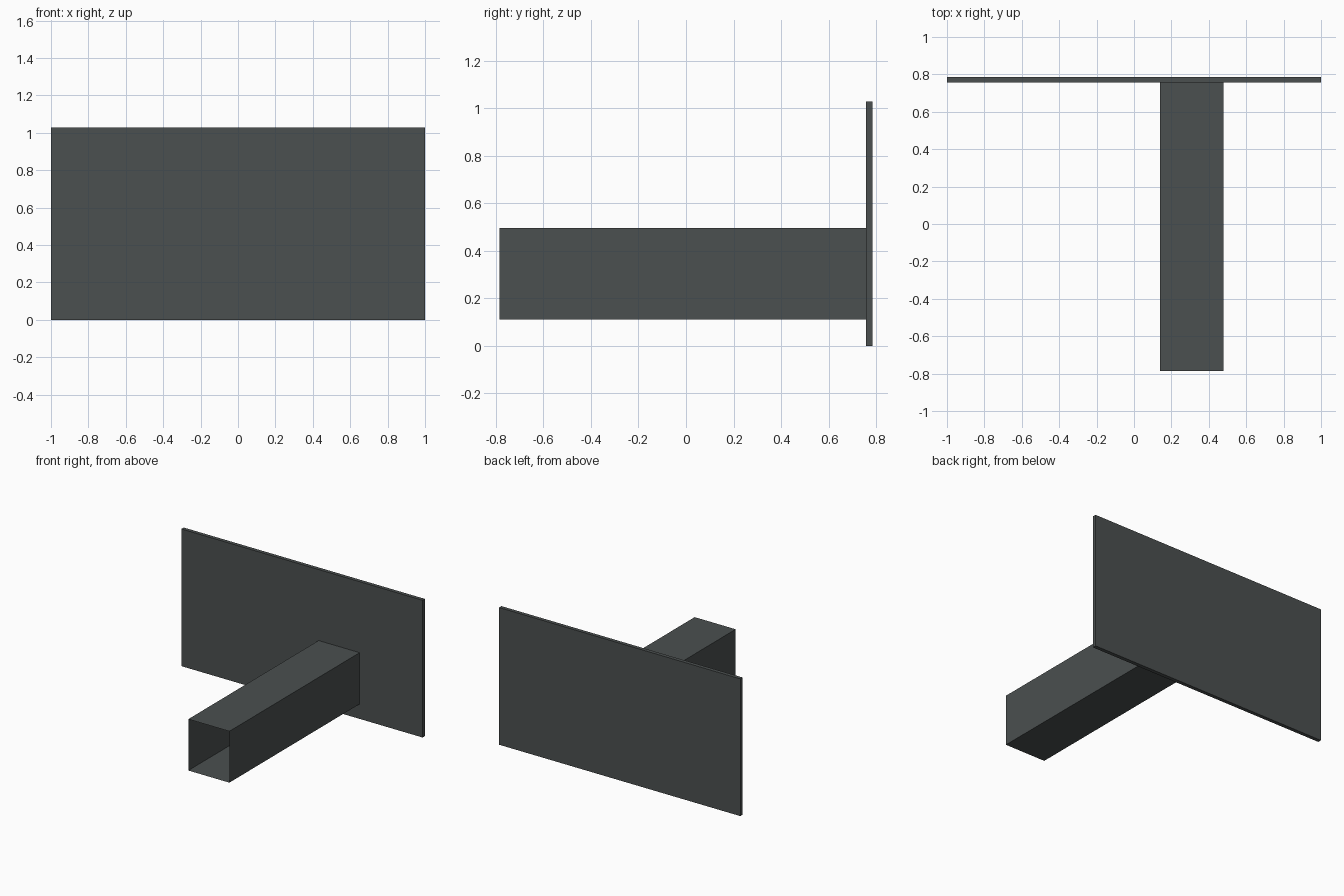
import bpy, bmesh
from mathutils import Matrix, Vector

if "Cube" in bpy.data.objects:
    bpy.data.objects.remove(bpy.data.objects["Cube"])

# Single dark grey paint
grey = bpy.data.materials.new("dark_grey")
grey.diffuse_color = (0.07, 0.079, 0.079, 1)
grey.use_nodes = True
grey.node_tree.nodes["Principled BSDF"].inputs["Base Color"].default_value = grey.diffuse_color


def box(name, lo, hi, open_ends=False):
    """Axis-aligned box between two corners; open_ends drops the front and back faces."""
    lo, hi = Vector(lo), Vector(hi)
    bm = bmesh.new()
    bmesh.ops.create_cube(bm, size=1, matrix=Matrix.Translation((lo + hi) / 2)
                          @ Matrix.Diagonal((*(hi - lo), 1)))
    if open_ends:
        bm.normal_update()
        ends = [f for f in bm.faces if abs(f.normal.y) > 0.9]
        bmesh.ops.delete(bm, geom=ends, context='FACES_ONLY')
    mesh = bpy.data.meshes.new(name)
    bm.to_mesh(mesh)
    bm.free()
    mesh.materials.append(grey)
    obj = bpy.data.objects.new(name, mesh)
    bpy.context.collection.objects.link(obj)
    return obj


# Upright back plate
box("back_plate", (-1, 0.757, 0), (1, 0.785, 1.028))

# Thin-walled square tube, open at the front, running into the plate
box("square_tube", (0.138, -0.785, 0.111), (0.478, 0.784, 0.496), open_ends=True)
